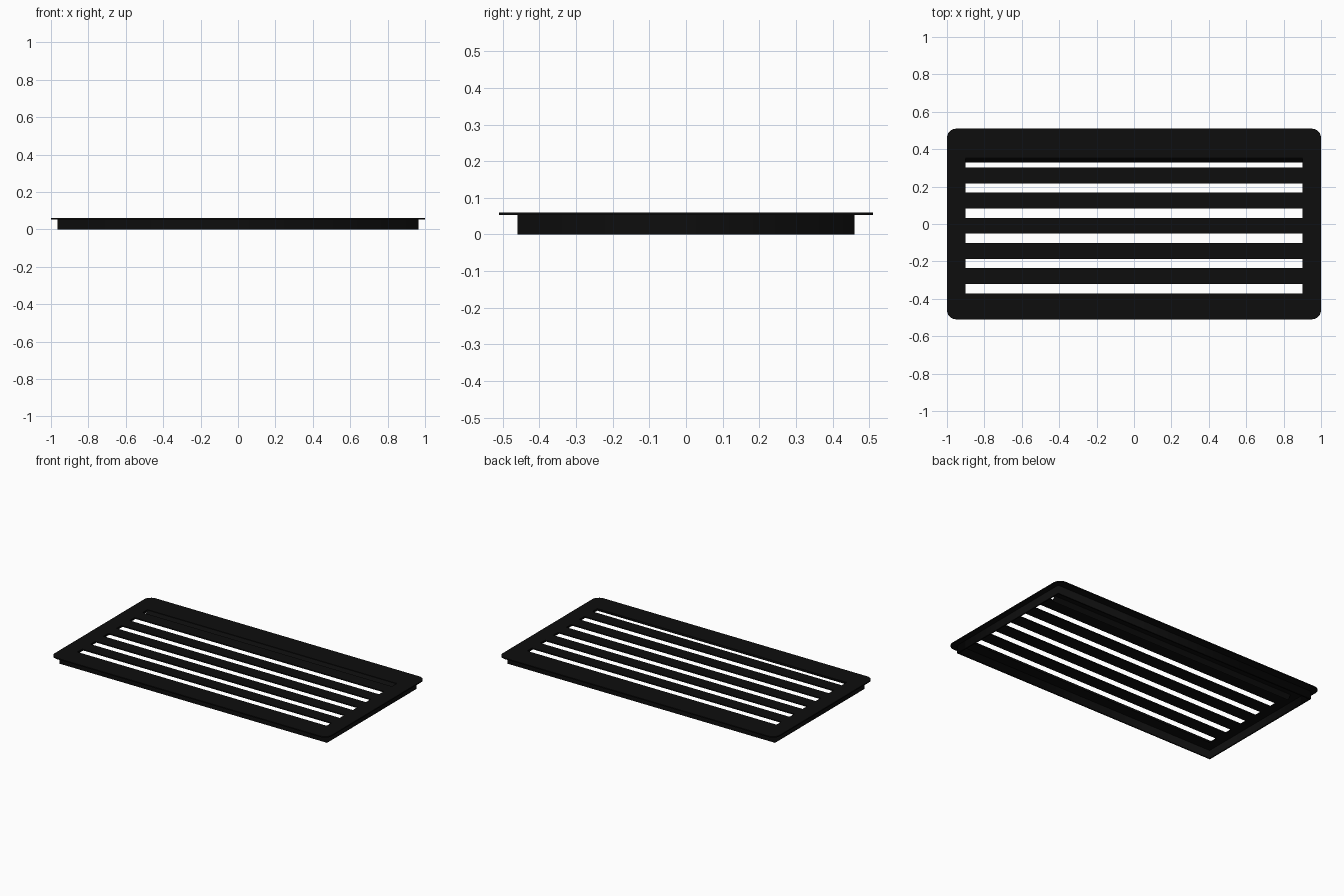
import bpy
import math

# Remove the default object
if "Cube" in bpy.data.objects:
    bpy.data.objects.remove(bpy.data.objects["Cube"], do_unlink=True)

black = bpy.data.materials.new("matte black")
black.use_nodes = True
colour = (0.004, 0.004, 0.004, 1)
black.diffuse_color = colour
black.node_tree.nodes["Principled BSDF"].inputs["Base Color"].default_value = colour

TOP, SHEET = 0.06, 0.007        # top height and sheet thickness
SLOT, PITCH, FIRST = 0.05, 0.1347, -0.346
SLOT_HALF = 0.9


def rectangle(hx, hy, cy=0, radius=0, steps=6):
    """Outline of a rectangle, with rounded corners if a radius is given."""
    if not radius:
        return [(-hx, cy - hy), (hx, cy - hy), (hx, cy + hy), (-hx, cy + hy)]
    points = []
    for corner, (sx, sy) in enumerate([(1, 1), (-1, 1), (-1, -1), (1, -1)]):
        for i in range(steps + 1):
            a = (corner + i / steps) * math.pi / 2
            points.append((sx * (hx - radius) + radius * math.cos(a),
                           cy + sy * (hy - radius) + radius * math.sin(a)))
    return points


def sheet(name, outlines, z_low, z_high):
    """Filled flat profile with holes, extruded between two heights."""
    curve = bpy.data.curves.new(name, 'CURVE')
    curve.dimensions = '2D'
    curve.fill_mode = 'BOTH'
    curve.extrude = (z_high - z_low) / 2
    for outline in outlines:
        spline = curve.splines.new('POLY')
        spline.points.add(len(outline) - 1)
        for point, (x, y) in zip(spline.points, outline):
            point.co = (x, y, 0, 1)
        spline.use_cyclic_u = True
    obj = bpy.data.objects.new(name, curve)
    obj.location.z = (z_low + z_high) / 2
    bpy.context.collection.objects.link(obj)
    bpy.ops.object.select_all(action='DESELECT')
    obj.select_set(True)
    bpy.context.view_layer.objects.active = obj
    bpy.ops.object.convert(target='MESH')
    obj = bpy.context.object
    obj.data.materials.clear()
    obj.data.materials.append(black)
    return obj


def lip(name, y_top, y_low, drop):
    """Thin folded strip hanging below a slot edge."""
    mesh = bpy.data.meshes.new(name)
    x, z = SLOT_HALF, TOP - SHEET / 2
    mesh.from_pydata([(-x, y_top, z), (x, y_top, z), (x, y_low, z - drop), (-x, y_low, z - drop)],
                     [], [(0, 1, 2, 3)])
    mesh.materials.append(black)
    obj = bpy.data.objects.new(name, mesh)
    bpy.context.collection.objects.link(obj)
    solid = obj.modifiers.new("thickness", 'SOLIDIFY')
    solid.thickness = 0.004
    solid.offset = 0


# Face plate with six long slots
slots = [rectangle(SLOT_HALF, SLOT / 2, FIRST + i * PITCH) for i in range(6)]
sheet("face_plate", [rectangle(1, 0.51, radius=0.05)] + slots, TOP - SHEET, TOP)

# Hollow collar under the plate
sheet("collar", [rectangle(0.965, 0.46), rectangle(0.957, 0.452)], 0, TOP - SHEET)

# Folded lips at the outermost slots
back_edge = FIRST + 5 * PITCH + SLOT / 2
lip("back_lip", back_edge, back_edge - 0.022, 0.03)
front_edge = FIRST - SLOT / 2
lip("front_lip", front_edge - 0.002, front_edge - 0.002, 0.01)
